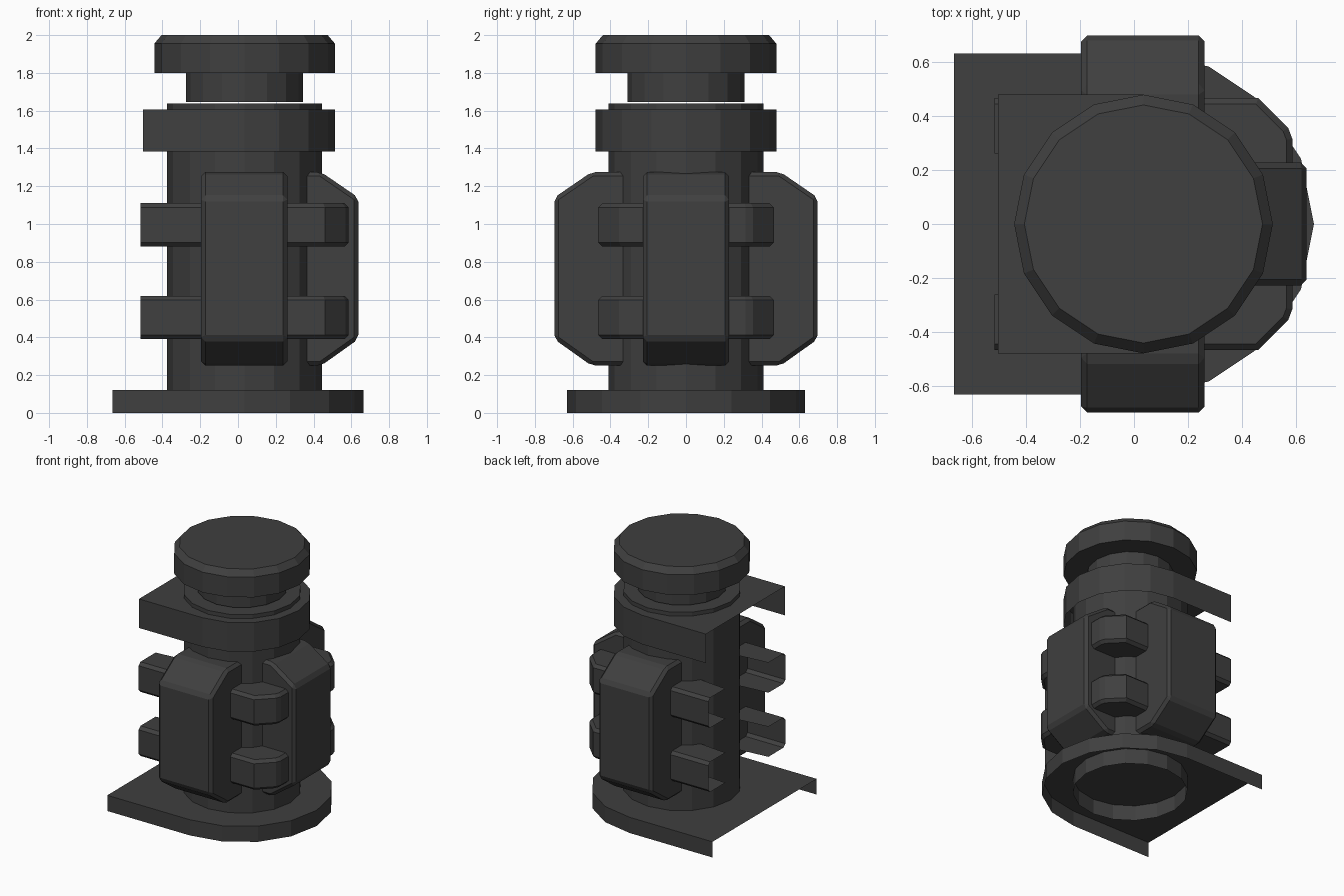
import bpy, bmesh
from math import sin, cos, pi
from mathutils import Matrix

if "Cube" in bpy.data.objects:
    bpy.data.objects.remove(bpy.data.objects["Cube"])

CX = 0.035   # axis of the round parts
SIDES = 16

mat = bpy.data.materials.new("dark_grey")
mat.diffuse_color = (0.05, 0.05, 0.05, 1)
mat.use_nodes = True
mat.node_tree.nodes["Principled BSDF"].inputs["Base Color"].default_value = mat.diffuse_color


def finish(bm, name):
    me = bpy.data.meshes.new(name)
    bm.to_mesh(me)
    bm.free()
    me.materials.append(mat)
    ob = bpy.data.objects.new(name, me)
    bpy.context.collection.objects.link(ob)
    return ob


def lathe(name, profile, cap_bottom=True):
    """Faceted round part from (radius, z) pairs listed bottom to top."""
    bm = bmesh.new()
    rings = [[bm.verts.new((CX + r * cos(2 * pi * i / SIDES), r * sin(2 * pi * i / SIDES), z))
              for i in range(SIDES)] for r, z in profile]
    for a, b in zip(rings, rings[1:]):
        for i in range(SIDES):
            j = (i + 1) % SIDES
            bm.faces.new((a[i], a[j], b[j], b[i]))
    bm.faces.new(rings[-1])
    if cap_bottom:
        bm.faces.new(rings[0][::-1])
    return finish(bm, name)


def d_plate(name, radius, back_x, z0, z1):
    """D-shaped plate with a skirt; open underneath and at the back."""
    pts = [(CX + radius * cos(a), radius * sin(a))
           for a in (-pi / 2 + pi * i / 8 for i in range(9))]
    pts = [(back_x, -radius)] + pts + [(back_x, radius)]
    bm = bmesh.new()
    low = [bm.verts.new((x, y, z0)) for x, y in pts]
    top = [bm.verts.new((x, y, z1)) for x, y in pts]
    bm.faces.new(top)
    for i in range(len(pts) - 1):
        bm.faces.new((low[i], low[i + 1], top[i + 1], top[i]))
    return finish(bm, name)


def prism(a_pts, b_pts):
    bm = bmesh.new()
    a = [bm.verts.new(p) for p in a_pts]
    b = [bm.verts.new(p) for p in b_pts]
    n = len(a)
    bm.faces.new(a[::-1])
    bm.faces.new(b)
    for i in range(n):
        j = (i + 1) % n
        bm.faces.new((a[i], a[j], b[j], b[i]))
    bmesh.ops.recalc_face_normals(bm, faces=bm.faces[:])
    return bm


def chamfer(bm, edges, width):
    bmesh.ops.bevel(bm, geom=edges, offset=width, offset_type='OFFSET',
                    segments=1, profile=0.5, affect='EDGES')


def rib(name, angle, ox):
    """Upright rib with sloping ends, chamfered, pointing outward at angle."""
    prof = [(0.30, 0.25), (0.50, 0.25), (0.697, 0.39), (0.697, 1.14), (0.50, 1.275), (0.30, 1.275)]
    w = 0.228
    bm = prism([(r, -w, z) for r, z in prof], [(r, w, z) for r, z in prof])
    chamfer(bm, [e for e in bm.edges if max(v.co.x for v in e.verts) > 0.31], 0.022)
    # the end buried in the column stays open
    bmesh.ops.delete(bm, geom=[f for f in bm.faces if f.normal.x < -0.9], context='FACES')
    bm.transform(Matrix.Translation((ox, 0, 0)) @ Matrix.Rotation(angle, 4, 'Z'))
    return finish(bm, name)


def clamp_band(name, side, z0, z1):
    """Channel along one flank, wrapping the chamfered front corner."""
    pts = [(-0.515, 0.26), (-0.515, 0.465), (0.46, 0.465), (0.57, 0.355),
           (0.585, 0.315), (0.585, 0.18), (0.30, 0.18)]
    pts = [(x, y * side) for x, y in pts]
    bm = prism([(x, y, z0) for x, y in pts], [(x, y, z1) for x, y in pts])

    def outer(v):
        return abs(v.co.y) > 0.46 or v.co.x > 0.5

    rim = [e for e in bm.edges
           if abs(e.verts[0].co.z - e.verts[1].co.z) < 1e-5 and all(outer(v) for v in e.verts)]
    chamfer(bm, rim, 0.022)
    # open back end and open inner side
    bmesh.ops.delete(bm, geom=[f for f in bm.faces
                               if abs(f.normal.z) < 0.1 and
                               (f.normal.x < -0.9 or f.normal.y * side < -0.05)], context='FACES')
    return finish(bm, name)


# Round body
lathe("column", [(0.41, 0), (0.41, 1.637)], cap_bottom=False)
lathe("neck", [(0.31, 1.645), (0.31, 1.80)])
lathe("cap", [(0.478, 1.80), (0.478, 1.955), (0.44, 2.0)])

# Plates
d_plate("base_plate", 0.63, -0.665, 0, 0.12)
d_plate("collar", 0.478, -0.503, 1.385, 1.607)

# Three upright ribs
rib("rib_front", -pi / 2, 0.033)
rib("rib_back", pi / 2, 0.033)
rib("rib_right", 0, -0.06)

# Two levels of clamp bands, mirrored front to back
for level, (z0, z1) in {"lower": (0.39, 0.62), "upper": (0.88, 1.11)}.items():
    for where, side in (("front", -1), ("back", 1)):
        clamp_band(f"clamp_band_{level}_{where}", side, z0, z1)
